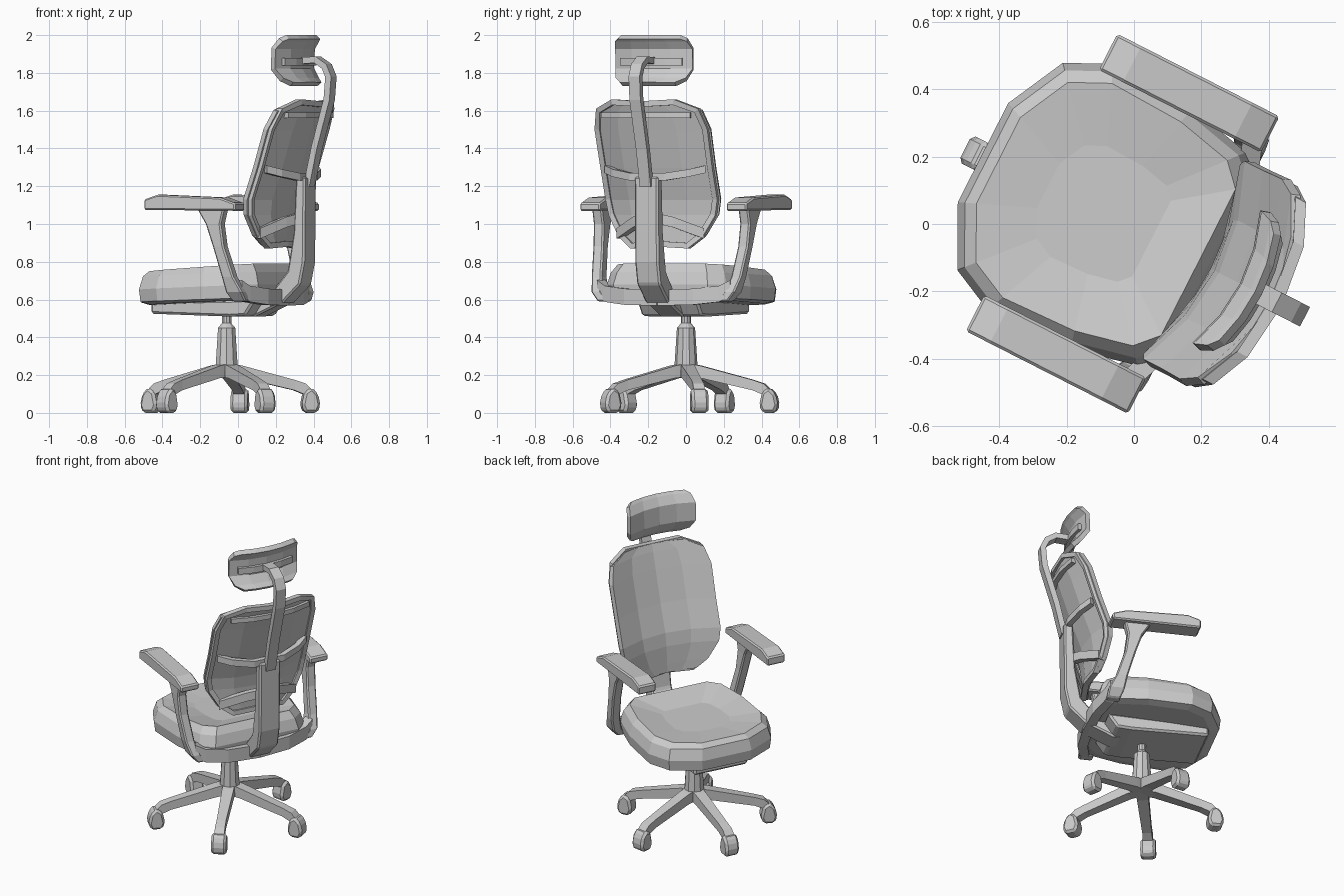
import bpy, bmesh
from math import radians
from mathutils import Matrix, Vector

if "Cube" in bpy.data.objects:
    bpy.data.objects.remove(bpy.data.objects["Cube"])

# Chair frame: local x = towards the backrest, local y = sideways; whole chair is turned on z
TURN = Matrix.Translation((-0.007, -0.013, 0)) @ Matrix.Rotation(radians(-27), 4, 'Z')


def finish(name, bm, mat=TURN, bevel=0.0):
    bmesh.ops.recalc_face_normals(bm, faces=bm.faces)
    bm.transform(mat)
    me = bpy.data.meshes.new(name)
    bm.to_mesh(me)
    bm.free()
    ob = bpy.data.objects.new(name, me)
    bpy.context.collection.objects.link(ob)
    if bevel:
        m = ob.modifiers.new("Bevel", 'BEVEL')
        m.width, m.segments, m.limit_method = bevel, 1, 'ANGLE'
    return ob


def loft(name, rings, mat=TURN, bevel=0.0, closed=False):
    """Skin a list of equally sized vertex rings."""
    bm = bmesh.new()
    vs = [[bm.verts.new(p) for p in r] for r in rings]
    n = len(vs[0])
    pairs = list(zip(vs, vs[1:])) + ([(vs[-1], vs[0])] if closed else [])
    for a, b in pairs:
        for i in range(n):
            j = (i + 1) % n
            bm.faces.new((a[i], a[j], b[j], b[i]))
    if not closed:
        bm.faces.new(vs[0])
        bm.faces.new(vs[-1])
    return finish(name, bm, mat, bevel)


def prism(name, profile, y0, y1, mat=TURN, bevel=0.0):
    """Side profile (x, z) extruded between y0 and y1."""
    return loft(name, [[(x, y, z) for x, z in profile] for y in (y0, y1)], mat, bevel)


def sweep(name, path, side, width, thick, closed=False):
    """Box section along a path; 'side' is the direction of the width."""
    pts, side, rings = [Vector(p) for p in path], Vector(side), []
    n = len(pts)
    for i, p in enumerate(pts):
        a, b = (pts[i - 1], pts[(i + 1) % n]) if closed else (pts[max(i - 1, 0)], pts[min(i + 1, n - 1)])
        nor = (b - a).cross(side).normalized() * thick / 2
        w = side * width / 2
        rings.append([p + w + nor, p - w + nor, p - w - nor, p + w - nor])
    return loft(name, rings, closed=closed)


def sheet(name, rows, cols, surf, thick):
    """Curved panel from rows of (z, half width) on a surface function."""
    bm = bmesh.new()
    g = [[bm.verts.new((surf(c * h, z), c * h, z)) for c in cols] for z, h in rows]
    for a, b in zip(g, g[1:]):
        for i in range(len(cols) - 1):
            bm.faces.new((a[i], a[i + 1], b[i + 1], b[i]))
    ob = finish(name, bm)
    m = ob.modifiers.new("Solidify", 'SOLIDIFY')
    m.thickness, m.offset = thick, 0
    return ob


# Seat cushion: octagonal outline, lofted upward, waterfall at the front, dished on top
half = [(-.495, .165), (-.405, .345), (-.27, .41), (0, .40), (.20, .355), (.27, .28)]
outline = half + [(x, -y) for x, y in reversed(half)]


def seat_ring(s, z_front, z_back):
    return [(-.1 + (x + .1) * s, y * s, z_front + (z_back - z_front) * (x + .495) / .765) for x, y in outline]


loft("seat", [seat_ring(.86, .57, .60), seat_ring(.98, .585, .61), seat_ring(1, .65, .68),
              seat_ring(.95, .72, .745), seat_ring(.87, .745, .79), seat_ring(.45, .735, .74)])

# Mechanism tray below the seat
prism("seat_tray", [(-.42, .59), (-.42, .525), (.05, .51), (.14, .515), (.2, .60)], -.18, .18, bevel=.012)

# Spine bending from under the seat up behind the backrest
prism("spine", [(.05, .59), (.05, .515), (.14, .51), (.31, .585), (.41, .68), (.435, .8), (.44, 1.25),
                (.385, 1.25), (.37, .95), (.335, .75), (.24, .64)], -.07, .07, bevel=.01)

# Arms: pad, post and the bracket running in to the spine
for s, side in ((-1, "right"), (1, "left")):
    prism(f"{side}_armrest", [(-.30, 1.075), (-.30, 1.13), (-.22, 1.155), (.15, 1.14), (.24, 1.11), (.24, 1.07)],
          s * .375, s * .495, bevel=.008)
    sections = [(.00, .16, 1.08, .435), (.05, .14, 1.0, .435), (.09, .155, .88, .43), (.135, .205, .72, .415),
                (.15, .245, .64, .395), (.17, .25, .59, .355)]
    loft(f"{side}_arm_post", [[(a, s * (y - .03), z), (b, s * (y - .03), z), (b, s * (y + .03), z),
                               (a, s * (y + .03), z)] for a, b, z, y in sections], bevel=.008)
    sweep(f"{side}_arm_bracket", [(.205, s * .385, .66), (.225, s * .33, .63), (.265, s * .2, .615), (.28, 0, .61)],
          (0, 0, 1), .085, .06)


# Backrest shell: reclined, wrapping forward at the sides
def back_x(y, z):
    knots = [(.85, .275), (1.1, .295), (1.3, .365), (1.66, .48)]
    for (z0, x0), (z1, x1) in zip(knots, knots[1:]):
        if z <= z1:
            break
    return x0 + (x1 - x0) * (z - z0) / (z1 - z0) - .75 * y * y


rows = [(.885, .185), (.94, .255), (1.05, .32), (1.13, .335), (1.3, .335), (1.5, .338), (1.6, .31), (1.645, .2)]
sheet("backrest", rows, (-1, -.5, 0, .5, 1), back_x, .03)
edge = [(h - .018, z) for z, h in rows]
edge += [(0, 1.635)] + [(-y, z) for y, z in reversed(edge)] + [(0, .895)]
sweep("backrest_rim", [(back_x(y, z) + .012, y, z) for y, z in edge], (1, 0, 0), .035, .03, closed=True)

# Bars joining the backrest to the spine, plus the ridge near its top
sweep("upper_back_bar", [(back_x(y, z) + d, y, z) for y, z, d in (
    (-.29, 1.29, .02), (-.22, 1.27, .05), (-.1, 1.25, .07), (.1, 1.25, .07), (.22, 1.27, .05), (.29, 1.29, .02))],
    (0, 0, 1), .04, .035)
for s, side in ((-1, "right"), (1, "left")):
    sweep(f"{side}_lower_back_bar", [(.38, s * .03, 1.03), (.34, s * .11, 1.01), (back_x(.25, .95) + .02, s * .25, .95)],
          (0, 0, 1), .055, .04)
sweep("backrest_ridge", [(back_x(y, 1.575) + .025, y, 1.575) for y in (-.26, -.13, 0, .13, .26)], (0, 0, 1), .03, .03)


# Headrest: pad, cross bar and neck
def head_x(y, z):
    return .365 - .9 * y * y + 4 * (z - 1.87) ** 2


sheet("headrest", [(1.74, .16), (1.765, .205), (1.82, .225), (1.93, .225), (1.975, .21), (1.99, .18)],
      (-1, -.5, 0, .5, 1), head_x, .03)
sweep("headrest_bar", [(head_x(y, 1.86) + .03, y, 1.86) for y in (-.18, -.09, 0, .09, .18)], (0, 0, 1), .04, .03)
sweep("headrest_neck", [(.40, 0, 1.865), (.48, 0, 1.87), (.535, 0, 1.835), (.56, 0, 1.78), (.55, 0, 1.66),
                        (.475, 0, 1.4), (.43, 0, 1.2)], (0, 1, 0), .065, .035)

# Gas column and hub
center = Matrix.Translation((-.06, 0, 0))
bm = bmesh.new()
for r1, r2, z0, z1 in ((.065, .048, .19, .45), (.048, .026, .45, .475), (.026, .026, .475, .53)):
    bmesh.ops.create_cone(bm, segments=10, radius1=r1, radius2=r2, depth=z1 - z0, cap_ends=True,
                          matrix=Matrix.Translation((0, 0, (z0 + z1) / 2)))
finish("column", bm, center)

# Five-star base with casters
leg = [(0, .265, .19, .035), (.08, .25, .185, .035), (.36, .175, .12, .028), (.42, .155, .095, .03), (.455, .12, .07, .03)]
for i in range(5):
    mat = center @ Matrix.Rotation(radians(9 + 72 * i), 4, 'Z')
    loft(f"base_leg_{i + 1}", [[(x, -w, a), (x, w, a), (x, w, b), (x, -w, b)] for x, a, b, w in leg], mat)
    prism(f"caster_{i + 1}", [(.415, 0), (.48, 0), (.498, .04), (.485, .1), (.45, .135), (.412, .11), (.397, .04)],
          -.045, .045, mat, bevel=.014)
